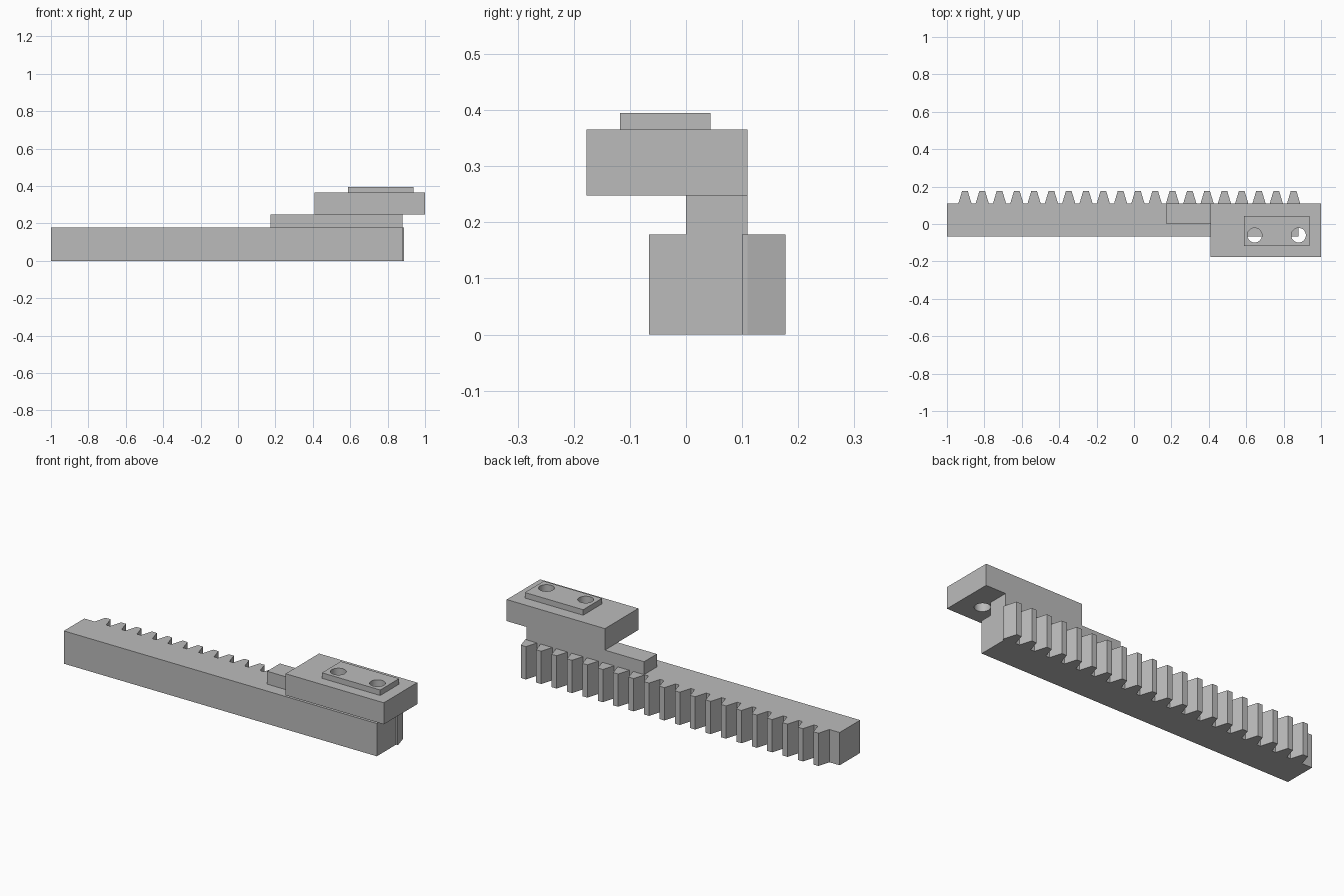
import bpy
import bmesh

cube = bpy.data.objects.get("Cube")
if cube:
    bpy.data.objects.remove(cube, do_unlink=True)

# One plain grey finish
grey = bpy.data.materials.new("plain_grey")
grey.use_nodes = True
colour = (0.5, 0.5, 0.5, 1)
grey.diffuse_color = colour
grey.node_tree.nodes["Principled BSDF"].inputs["Base Color"].default_value = colour


def prism(name, outline, z0, z1):
    """Extrude a flat counter-clockwise outline from z0 up to z1."""
    bm = bmesh.new()
    base = bm.faces.new([bm.verts.new((x, y, z0)) for x, y in outline])
    top = bmesh.ops.extrude_face_region(bm, geom=[base])["geom"]
    moved = [v for v in top if isinstance(v, bmesh.types.BMVert)]
    bmesh.ops.translate(bm, verts=moved, vec=(0, 0, z1 - z0))
    bmesh.ops.recalc_face_normals(bm, faces=bm.faces)
    mesh = bpy.data.meshes.new(name)
    bm.to_mesh(mesh)
    bm.free()
    mesh.materials.append(grey)
    obj = bpy.data.objects.new(name, mesh)
    bpy.context.collection.objects.link(obj)
    return obj


def block(name, x0, x1, y0, y1, z0, z1):
    return prism(name, [(x0, y0), (x1, y0), (x1, y1), (x0, y1)], z0, z1)


# Heights of the stacked layers
RACK_TOP, NECK_TOP, HEAD_TOP, PLATE_TOP = 0.178, 0.248, 0.365, 0.395
BACK = 0.11

# Rack bar with the neck rising from it
block("rack_bar", -1, 0.88, -0.066, BACK, 0, RACK_TOP)
block("neck", 0.175, 0.88, 0, BACK, RACK_TOP, NECK_TOP)

# Tapered rack teeth along the back
tooth = prism("rack_teeth", [(-0.035, 0.1), (0.035, 0.1), (0.035, BACK),
                             (0.015, 0.177), (-0.015, 0.177), (-0.035, BACK)],
              0, RACK_TOP)
tooth.location.x = -0.904
row = tooth.modifiers.new("tooth_row", 'ARRAY')
row.count = 20
row.use_relative_offset = False
row.use_constant_offset = True
row.constant_offset_displace = (0.0925, 0, 0)

# Overhanging head and raised mounting plate
head = block("head", 0.41, 1, -0.177, BACK, NECK_TOP, HEAD_TOP)
plate = block("mounting_plate", 0.587, 0.937, -0.118, 0.044, HEAD_TOP, PLATE_TOP)

# Two screw holes through plate and head
for i, x in enumerate((0.645, 0.88)):
    bpy.ops.mesh.primitive_cylinder_add(vertices=48, radius=0.039, depth=0.4,
                                        location=(x, -0.06, 0.3))
    cutter = bpy.context.object
    cutter.name = f"hole_cutter_{i + 1}"
    cutter.data.materials.append(grey)
    for part in (head, plate):
        cut = part.modifiers.new(f"screw_hole_{i + 1}", 'BOOLEAN')
        cut.operation = 'DIFFERENCE'
        cut.solver = 'EXACT'
        cut.object = cutter
        bpy.context.view_layer.objects.active = part
        bpy.ops.object.modifier_apply(modifier=cut.name)
    bpy.data.objects.remove(cutter, do_unlink=True)

# Smooth hole walls, sharp block edges
bpy.ops.object.select_all(action='DESELECT')
for part in (head, plate):
    part.select_set(True)
bpy.context.view_layer.objects.active = head
bpy.ops.object.shade_smooth_by_angle()
